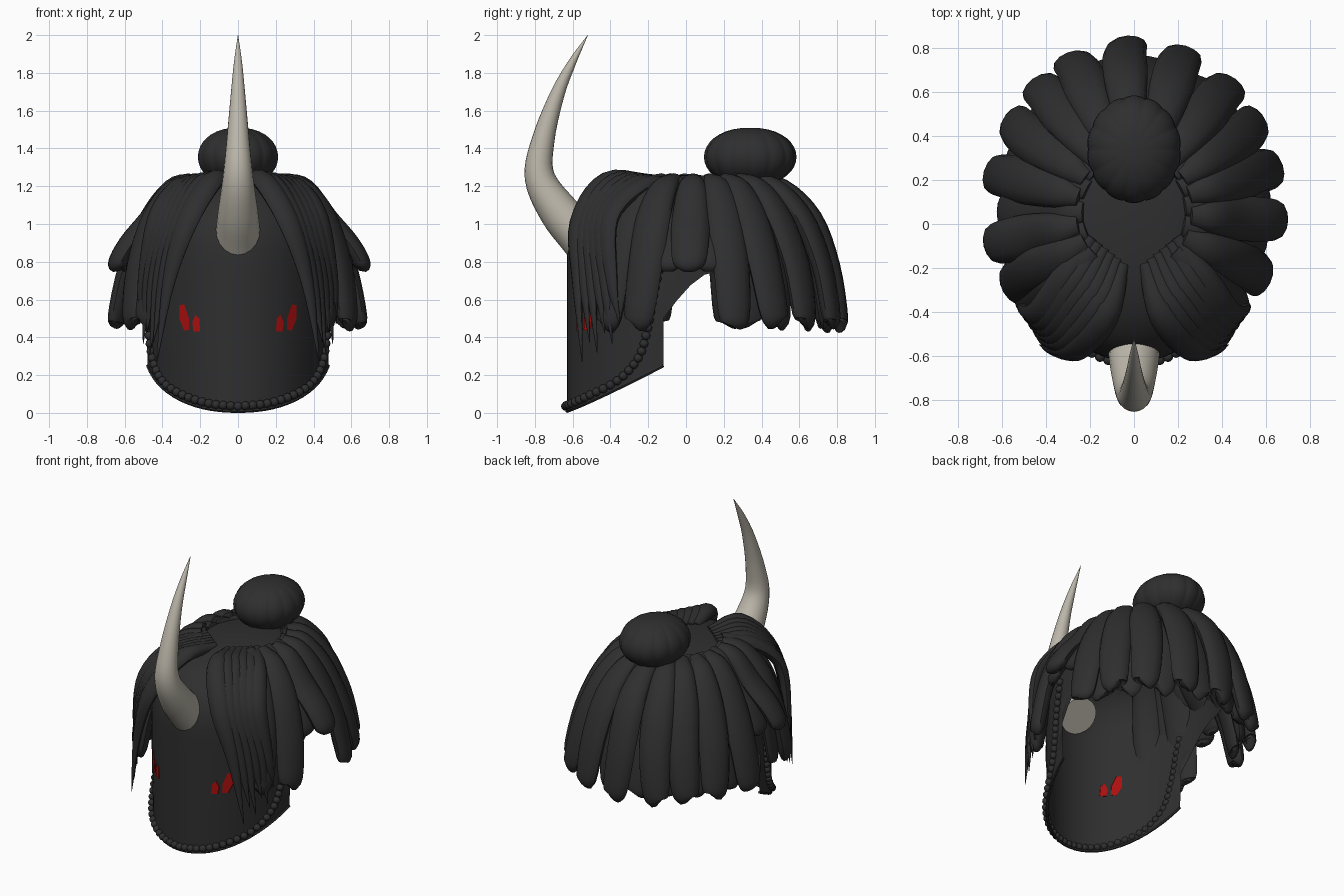
import bpy, bmesh, random
from math import sin, cos, pi, sqrt, radians
from mathutils import Vector, Matrix

random.seed(4)
if "Cube" in bpy.data.objects:
    bpy.data.objects.remove(bpy.data.objects["Cube"])


def material(name, colour):
    m = bpy.data.materials.new(name)
    m.use_nodes = True
    m.diffuse_color = (*colour, 1)
    m.node_tree.nodes["Principled BSDF"].inputs["Base Color"].default_value = (*colour, 1)
    return m


CHARCOAL = material("charcoal", (0.028, 0.028, 0.028))
BONE = material("bone", (0.5, 0.47, 0.4))
RED = material("eye red", (0.42, 0.005, 0.005))


def finish(name, bm, mat, recalc=True, angle=50):
    if recalc:
        bmesh.ops.recalc_face_normals(bm, faces=bm.faces[:])
    me = bpy.data.meshes.new(name)
    bm.to_mesh(me)
    bm.free()
    me.materials.append(mat)
    ob = bpy.data.objects.new(name, me)
    bpy.context.collection.objects.link(ob)
    bpy.ops.object.select_all(action="DESELECT")
    ob.select_set(True)
    bpy.context.view_layer.objects.active = ob
    bpy.ops.object.shade_smooth_by_angle(angle=radians(angle))
    return ob


def smooth(points, steps):
    """Catmull-Rom samples through points of any dimension."""
    p = [Vector(q) for q in points]
    p = [p[0] * 2 - p[1]] + p + [p[-1] * 2 - p[-2]]
    out = []
    for a, b, c, d in zip(p, p[1:], p[2:], p[3:]):
        for i in range(steps):
            t = i / steps
            out.append(0.5 * (2 * b + (c - a) * t + (2 * a - 5 * b + 4 * c - d) * t ** 2
                              + (3 * b - a - 3 * c + d) * t ** 3))
    return out + [p[-2]]


def sweep(bm, points, widths, depths, sides=10, steps=4, centre=(0, 0.05, 0.6)):
    """Tapered tube with an elliptical section, its flat side facing the centre."""
    path = smooth(points, steps)
    size = smooth([(w, d) for w, d in zip(widths, depths)], steps)
    rings = []
    for i, p in enumerate(path):
        t = (path[min(i + 1, len(path) - 1)] - path[max(i - 1, 0)]).normalized()
        side = t.cross(p - Vector(centre)).normalized()
        out = side.cross(t)
        w, d = (max(s, 0.001) for s in size[i])
        rings.append([bm.verts.new(p + side * w * cos(2 * pi * k / sides)
                                   + out * d * sin(2 * pi * k / sides)) for k in range(sides)])
    for a, b in zip(rings, rings[1:]):
        for k in range(sides):
            j = (k + 1) % sides
            bm.faces.new((a[k], a[j], b[j], b[k]))
    bm.faces.new(rings[0])
    bm.faces.new(rings[-1])


# Mask and cap surface: angle 0 points forward
RX, RY, CY, EDGE = 0.5, 0.65, 0.02, 1.354


def surface(phi, z, out=0.0):
    f = 1.0 if z < 0.8 else max(0, 1 - ((z - 0.8) / 0.46) ** 2.6) ** (1 / 2.6)
    taper = 1 - 0.07 * max(0, 0.55 - z)
    return Vector(((RX * f * taper + out) * sin(phi), CY - (RY * f + out) * cos(phi), z))


def lower_edge(phi):
    y = CY - RY * cos(phi)
    if abs(phi) < EDGE:
        return 0.24 * max(0, (y + 0.63) / 0.51) ** 1.1
    return 0.5 + 0.25 * sin(pi / 2 * min(1, (y + 0.12) / 0.29))


half = [(EDGE - 0.001) * i / 14 for i in range(15)]
half += [EDGE + 0.001 + (pi - EDGE - 0.001) * i / 16 for i in range(17)]
angles = [-a for a in reversed(half[1:])] + half[:-1]
bm = bmesh.new()
columns = []
for a in angles:
    z0 = lower_edge(a)
    heights = [z0 + (0.8 - z0) * i / 6 for i in range(6)]
    heights += [0.8 + 0.46 * sin(pi / 2 * i / 10) for i in range(10)]
    columns.append([bm.verts.new(surface(a, z)) for z in heights])
top = bm.verts.new((0, CY, 1.26))
for i, a in enumerate(columns):
    b = columns[(i + 1) % len(columns)]
    for k in range(len(a) - 1):
        bm.faces.new((a[k], b[k], b[k + 1], a[k + 1]))
    bm.faces.new((a[-1], b[-1], top))
finish("mask_shell", bm, CHARCOAL, recalc=False)

# Rim along the chin edge
bm = bmesh.new()
rim = [surface(a, lower_edge(a) + 0.01) for a in angles if abs(a) < EDGE]
sweep(bm, rim, [0.009] * len(rim), [0.009] * len(rim), sides=6, steps=1)
finish("chin_rim", bm, CHARCOAL)

# Beaded cord along the chin and up each side
cord = [(0, 0.035), (0.32, 0.05), (0.64, 0.095), (0.946, 0.17), (1.143, 0.29),
        (1.226, 0.45), (1.274, 0.62), (1.338, 0.8)]
bm = bmesh.new()
for s in (-1, 1):
    for phi, z in smooth(cord, 4):
        bmesh.ops.create_icosphere(bm, subdivisions=2, radius=0.024,
                                   matrix=Matrix.Translation(surface(s * phi, z, 0.008)))
finish("beaded_cord", bm, CHARCOAL)

# Eyes: two thin plates on each side, showing on both faces of the mask
outer_eye = [(0.31, 0.57), (0.285, 0.575), (0.26, 0.5), (0.258, 0.44), (0.285, 0.435), (0.31, 0.5)]
inner_eye = [(0.225, 0.52), (0.205, 0.5), (0.2, 0.43), (0.235, 0.43), (0.242, 0.48)]
bm = bmesh.new()
for s in (-1, 1):
    for outline in (outer_eye, inner_eye):
        loops = []
        for off in (-0.0048, 0.0048):
            loops.append([bm.verts.new((s * x, CY - RY * sqrt(1 - (x / RX) ** 2) + off, z))
                          for x, z in outline])
        n = len(outline)
        bm.faces.new(loops[0])
        bm.faces.new(loops[1])
        for k in range(n):
            j = (k + 1) % n
            bm.faces.new((loops[0][k], loops[0][j], loops[1][j], loops[1][k]))
finish("eyes", bm, RED, angle=30)

# Horn
bm = bmesh.new()
horn = [(0, -0.54, 0.92), (0, -0.675, 1.07), (0, -0.775, 1.25), (0, -0.755, 1.45),
        (0, -0.68, 1.69), (0, -0.6, 1.86), (0, -0.52, 2.0)]
radii = [0.122, 0.105, 0.08, 0.06, 0.038, 0.021, 0.001]
sweep(bm, horn, radii, radii, sides=20, steps=5, centre=(0, 0, 1.3))
finish("horn", bm, BONE)

# Ribbed bun
bm = bmesh.new()
SEG, ROWS, RIBS = 112, 18, 14
rings = []
for r in range(1, ROWS):
    v = pi * r / ROWS
    ring = []
    for k in range(SEG):
        u = 2 * pi * k / SEG
        rib = 0.97 + 0.03 * abs(sin(u * RIBS / 2)) ** 0.6
        w = sin(v) ** 0.9 * rib
        ring.append(bm.verts.new((0.215 * w * cos(u), 0.34 + 0.245 * w * sin(u),
                                  1.355 + 0.155 * cos(v))))
    rings.append(ring)
for a, b in zip(rings, rings[1:]):
    for k in range(SEG):
        j = (k + 1) % SEG
        bm.faces.new((a[k], b[k], b[j], a[j]))
bm.faces.new(rings[0])
bm.faces.new(rings[-1])
finish("hair_bun", bm, CHARCOAL, angle=40)


# Thick locks around the sides and back, shorter above the ears
def add_lock(bm, degrees, reach, thick):
    a = radians(degrees)
    tip = Vector((0.69 * cos(a), (0.8 if sin(a) > 0 else 0.66) * sin(a)))
    over_ear = -0.15 < tip.y + 0.05 < 0.22
    end = 0.79 if over_ear else 0.5 + random.uniform(0, 0.02)
    sway = Vector((-sin(a), cos(a))) * (0 if over_ear else random.uniform(-0.025, 0.025))
    slim = abs(cos(a)) * (1 if sin(a) > -0.3 else 0.4)
    profile = [(0.37, 1.235), (0.58 - 0.06 * slim, 1.19), (0.78 - 0.09 * slim, 1.03),
               (0.9 - 0.04 * slim, 0.9 if over_ear else 0.78), (0.955, end)]
    points = [(tip.x * f * reach, 0.05 + tip.y * f * reach, z) for f, z in profile]
    x, y, z = points[-1]
    points[-1] = (x + sway.x, y + sway.y, z)
    points.append((x + sway.x * 2, y + sway.y * 2, z - 0.04))
    sweep(bm, points, [0.045, 0.078, 0.1, 0.1, 0.085, 0.035],
          [thick * k for k in (0.7, 1, 1.1, 1, 0.9, 0.4)], sides=12)


bm = bmesh.new()
lock_angles = [-45, -27, -3, 16, 32, 50, 71, 94, 114, 130, 148, 166, 193, 211, 225]
for d in lock_angles:
    add_lock(bm, d, 1.0, 0.05)
finish("hair_locks", bm, CHARCOAL)

# Lower layer filling the gaps between the thick locks
bm = bmesh.new()
for a, b in zip(lock_angles[1:-2], lock_angles[2:-1]):
    add_lock(bm, (a + b) / 2, 0.9, 0.035)
finish("hair_underlayer", bm, CHARCOAL)

# Parted fringe: pointed locks sweeping forward and down on each side
bm = bmesh.new()
for s in (-1, 1):
    for k in range(6):
        u = k / 5
        points = [(0.05 + 0.14 * u, -0.18 + 0.12 * u, 1.23),
                  (0.13 + 0.19 * u, -0.42 + 0.17 * u, 1.235 - 0.04 * u),
                  (0.265 + 0.165 * u, -0.57 + 0.16 * u, 1.02),
                  (0.365 + 0.135 * u, -0.575 + 0.18 * u, 0.7),
                  (0.43 + 0.09 * u, -0.55 + 0.2 * u, 0.27 + 0.12 * u + 0.08 * (k % 2))]
        sweep(bm, [(s * x, y, z) for x, y, z in points],
              [0.03, 0.062, 0.065, 0.038, 0.002], [0.03, 0.042, 0.038, 0.025, 0.002], steps=5)
finish("hair_fringe", bm, CHARCOAL)
